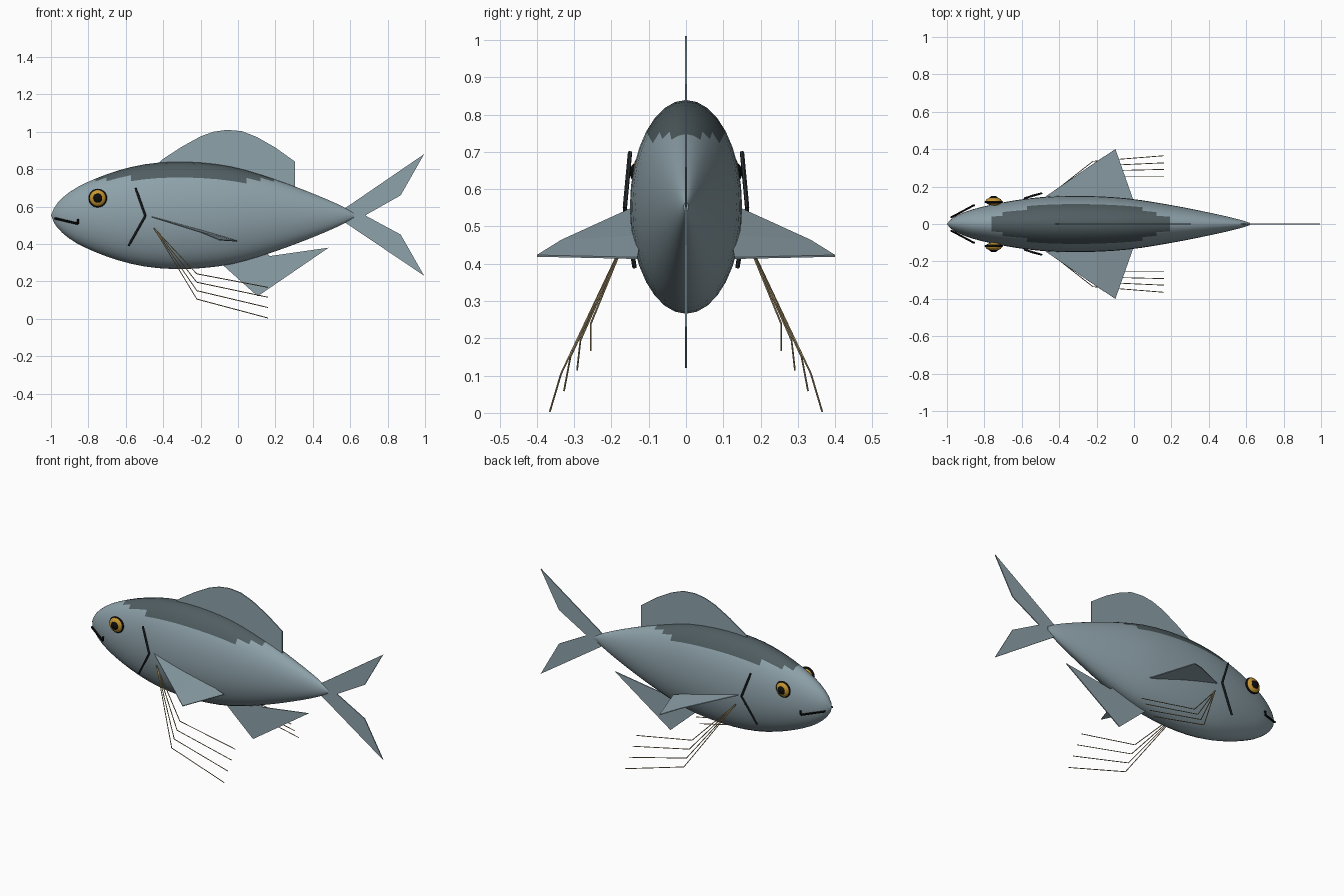
import bpy, bmesh, math
from mathutils import Vector, Matrix

cube = bpy.data.objects.get("Cube")
if cube:
    bpy.data.objects.remove(cube)


def material(name, rgb):
    m = bpy.data.materials.new(name)
    m.use_nodes = True
    m.diffuse_color = (*rgb, 1)
    m.node_tree.nodes["Principled BSDF"].inputs["Base Color"].default_value = (*rgb, 1)
    return m


SKIN = material("blue grey skin", (0.27, 0.36, 0.40))
BACK = material("dark back", (0.08, 0.11, 0.12))
BLACK = material("black", (0.004, 0.004, 0.004))
GILL = material("gill grey", (0.02, 0.025, 0.028))
GOLD = material("gold iris", (0.56, 0.30, 0.03))
TAN = material("tan feeler", (0.42, 0.32, 0.16))
MID = 0.5525  # height of the body axis


def finish(bm, name, mats, smooth=None):
    bmesh.ops.recalc_face_normals(bm, faces=bm.faces[:])
    mesh = bpy.data.meshes.new(name)
    bm.to_mesh(mesh)
    bm.free()
    for m in mats:
        mesh.materials.append(m)
    ob = bpy.data.objects.new(name, mesh)
    bpy.context.collection.objects.link(ob)
    if smooth:
        bpy.ops.object.select_all(action="DESELECT")
        ob.select_set(True)
        bpy.context.view_layer.objects.active = ob
        bpy.ops.object.shade_smooth_by_angle(angle=math.radians(smooth))
    return ob


def fin(name, outline):
    """Thin upright plate on the centre plane, from (x, z) points."""
    bm = bmesh.new()
    t = 0.003
    face = bm.faces.new([bm.verts.new((x, -t, z)) for x, z in outline])
    new = bmesh.ops.extrude_face_region(bm, geom=[face])["geom"]
    bmesh.ops.translate(bm, vec=(0, 2 * t, 0), verts=[v for v in new if isinstance(v, bmesh.types.BMVert)])
    return finish(bm, name, [SKIN])


def rod(bm, a, b, radius, sides=6):
    a, b = Vector(a), Vector(b)
    d = b - a
    mat = Matrix.Translation((a + b) / 2) @ d.to_track_quat("Z", "Y").to_matrix().to_4x4()
    bmesh.ops.create_cone(bm, cap_ends=True, segments=sides, radius1=radius, radius2=radius,
                          depth=d.length, matrix=mat)


def rods(name, paths, radius, mat, side):
    bm = bmesh.new()
    for path in paths:
        pts = [(x, y * side, z) for x, y, z in path]
        for a, b in zip(pts, pts[1:]):
            rod(bm, a, b, radius)
    return finish(bm, name, [mat])


# Body: elliptical rings along a smooth length profile (x, half height)
PROFILE = [(-1, 0.0), (-0.975, 0.055), (-0.9, 0.125), (-0.8, 0.18), (-0.65, 0.237), (-0.5, 0.273),
           (-0.33, 0.287), (-0.15, 0.278), (0, 0.253), (0.2, 0.192), (0.4, 0.117), (0.55, 0.052), (0.62, 0.012)]


def half_height(x):
    last = len(PROFILE) - 1
    i = next((k for k in range(last) if x <= PROFILE[k + 1][0]), last - 1)

    def slope(k):
        p, q = PROFILE[max(k - 1, 0)], PROFILE[min(k + 1, last)]
        return (q[1] - p[1]) / (q[0] - p[0])
    (x0, h0), (x1, h1) = PROFILE[i], PROFILE[i + 1]
    w = x1 - x0
    t = (x - x0) / w
    return ((1 + 2 * t) * (1 - t) ** 2 * h0 + t * (1 - t) ** 2 * w * slope(i)
            + t * t * (3 - 2 * t) * h1 + t * t * (t - 1) * w * slope(i + 1))


SIDES, STATIONS, RATIO = 32, 32, 0.525
bm = bmesh.new()
nose = bm.verts.new((-1, 0, MID))
rings = []
for s in range(1, STATIONS + 1):
    x = -0.19 - 0.81 * math.cos(math.pi * s / STATIONS)
    h = half_height(x)
    rings.append([bm.verts.new((x, h * RATIO * math.sin(2 * math.pi * k / SIDES),
                                MID + h * math.cos(2 * math.pi * k / SIDES))) for k in range(SIDES)])
for k in range(SIDES):
    n = (k + 1) % SIDES
    bm.faces.new((nose, rings[0][k], rings[0][n]))
    for a, b in zip(rings, rings[1:]):
        bm.faces.new((a[k], b[k], b[n], a[n]))
bm.faces.new(rings[-1])
for f in bm.faces:  # dark patch along the back
    f.material_index = int(f.calc_center_median().z > 0.745)
finish(bm, "body", [SKIN, BACK], 60)

# Centre-line fins
fin("dorsal_fin", [(-0.46, 0.8), (-0.4, 0.855), (-0.3, 0.92), (-0.2, 0.975), (-0.13, 1.0), (-0.06, 1.01),
                   (0.02, 1.003), (0.1, 0.972), (0.2, 0.915), (0.305, 0.84), (0.305, 0.69), (-0.1, 0.75)])
fin("anal_fin", [(-0.09, 0.295), (0.105, 0.12), (0.485, 0.38), (0.17, 0.335), (0.1, 0.4)])
fin("tail_fin", [(0.56, MID + 0.03), (0.995, 0.88), (0.87, 0.66), (0.68, MID),
                 (0.87, 0.45), (0.995, 0.23), (0.56, MID - 0.03)])

# Feelers: (knee y, knee z, end y, end z)
FEELERS = [(0.335, 0.105, 0.365, 0.004), (0.31, 0.15, 0.327, 0.06),
           (0.283, 0.195, 0.292, 0.115), (0.255, 0.24, 0.255, 0.168)]

for side, label in ((-1, "right"), (1, "left")):
    # Pectoral fin, folded across the middle
    bm = bmesh.new()
    root, mid_out, tip, rear, mid_in = [bm.verts.new((x, y * side, z)) for x, y, z in (
        (-0.475, 0.145, 0.548), (-0.2, 0.334, 0.462), (-0.1, 0.4, 0.421), (-0.005, 0.13, 0.415),
        (-0.2, 0.12, 0.474))]
    bm.faces.new((root, mid_out, mid_in))
    bm.faces.new((mid_out, tip, rear, mid_in))
    ob = finish(bm, label + "_pectoral_fin", [SKIN])
    solid = ob.modifiers.new("thickness", "SOLIDIFY")
    solid.thickness, solid.offset = 0.005, 0

    # Gill slit, mouth and feelers
    rods(label + "_gill", [[(-0.548, 0.15, 0.7), (-0.495, 0.164, 0.55), (-0.585, 0.138, 0.39)]],
         0.006, GILL, side)
    rods(label + "_mouth", [[(-0.98, 0.034, 0.537), (-0.857, 0.1, 0.508), (-0.855, 0.1, 0.533)]],
         0.006, BLACK, side)
    rods(label + "_feelers", [[(-0.45, 0.155, 0.485), (-0.22, ky, kz), (0.16, ey, ez)]
                              for ky, kz, ey, ez in FEELERS], 0.0025, TAN, side)

    # Eye: flattened gold ball, black rim and black pupil dome
    for part, mat, radius, depth, y in (("eye_rim", BLACK, 0.05, 0.012, 0.118),
                                        ("iris", GOLD, 0.044, 0.022, 0.121),
                                        ("pupil", BLACK, 0.026, 0.018, 0.133)):
        bm = bmesh.new()
        bmesh.ops.create_uvsphere(bm, u_segments=24, v_segments=12, radius=1,
                                  matrix=Matrix.Translation((-0.75, y * side, 0.645))
                                  @ Matrix.Diagonal((radius, depth, radius, 1)))
        finish(bm, label + "_" + part, [mat], 60)
